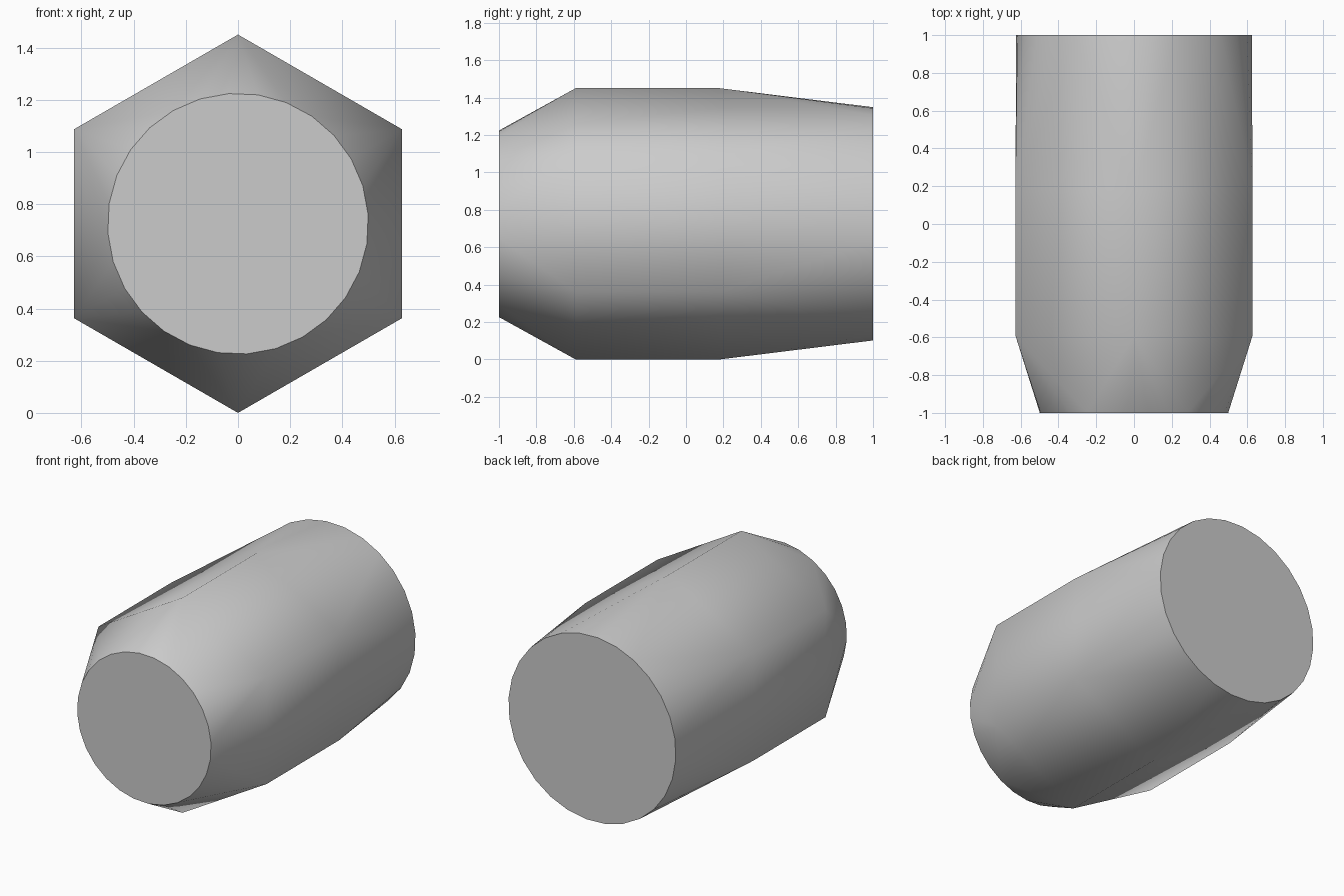
import bpy, bmesh, math

cube = bpy.data.objects.get("Cube")
if cube:
    bpy.data.objects.remove(cube, do_unlink=True)

CENTRE_Z = 0.725

# Plain grey
grey = bpy.data.materials.new("plain_grey")
grey.use_nodes = True
colour = (0.6, 0.6, 0.6, 1)
grey.diffuse_color = colour
grey.node_tree.nodes["Principled BSDF"].inputs["Base Color"].default_value = colour


def add_ring(bm, y, radius, sides, start):
    """Regular polygon facing along y."""
    for i in range(sides):
        a = math.radians(start) + math.tau * i / sides
        bm.verts.new((radius * math.cos(a), y, CENTRE_Z + radius * math.sin(a)))


# Round ends stretched over a hexagonal middle
bm = bmesh.new()
add_ring(bm, -1.0, 0.5, 28, 4)
add_ring(bm, -0.59, 0.725, 6, 90)
add_ring(bm, 0.18, 0.725, 6, 90)
add_ring(bm, 1.0, 0.625, 28, 4)
bmesh.ops.convex_hull(bm, input=bm.verts[:])

# Merge the flat end caps and hexagon sides
bmesh.ops.dissolve_limit(bm, angle_limit=math.radians(0.05),
                         verts=bm.verts[:], edges=bm.edges[:])
bmesh.ops.recalc_face_normals(bm, faces=bm.faces[:])

mesh = bpy.data.meshes.new("hexagonal_body")
bm.to_mesh(mesh)
bm.free()
mesh.materials.append(grey)
body = bpy.data.objects.new("hexagonal_body", mesh)
bpy.context.collection.objects.link(body)

# Smooth the blends, keep ridges and caps sharp
bpy.ops.object.select_all(action='DESELECT')
body.select_set(True)
bpy.context.view_layer.objects.active = body
bpy.ops.object.shade_smooth_by_angle(angle=math.radians(30))
